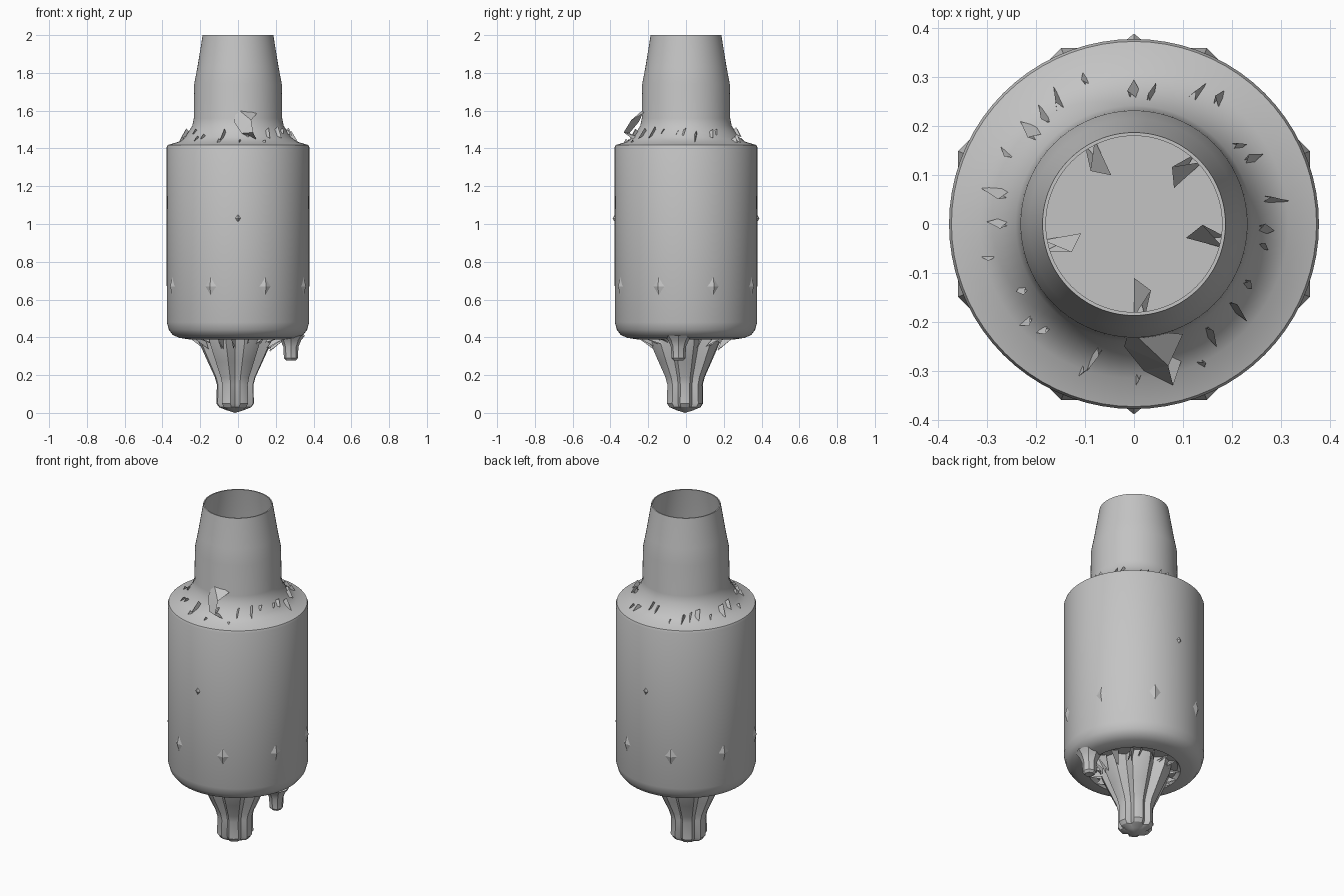
import bpy, bmesh, math, random
from mathutils import Vector

random.seed(4)
if "Cube" in bpy.data.objects:
    bpy.data.objects.remove(bpy.data.objects["Cube"], do_unlink=True)

grey = bpy.data.materials.new("plain_grey")
grey.use_nodes = True
grey.diffuse_color = (0.55, 0.55, 0.55, 1)
grey.node_tree.nodes["Principled BSDF"].inputs["Base Color"].default_value = (0.55, 0.55, 0.55, 1)


def finish(name, bm, smooth=None, fix_normals=True):
    if fix_normals:
        bmesh.ops.recalc_face_normals(bm, faces=bm.faces)
    mesh = bpy.data.meshes.new(name)
    bm.to_mesh(mesh)
    bm.free()
    mesh.materials.append(grey)
    obj = bpy.data.objects.new(name, mesh)
    bpy.context.collection.objects.link(obj)
    if smooth:
        bpy.ops.object.select_all(action='DESELECT')
        obj.select_set(True)
        bpy.context.view_layer.objects.active = obj
        bpy.ops.object.shade_smooth_by_angle(angle=math.radians(smooth))
    return obj


def lathe(name, profile, segments, smooth=None, shape=lambda i, z: 1.0, centre=(0, 0)):
    """Sweep (radius, z) points; shape scales the radius around the turn."""
    bm = bmesh.new()
    rings = []
    for r, z in profile:
        ring = []
        for i in range(segments):
            a = math.tau * i / segments
            rr = r * shape(i, z)
            ring.append(bm.verts.new((centre[0] + rr * math.cos(a), centre[1] + rr * math.sin(a), z)))
        rings.append(ring)
    for low, high in zip(rings, rings[1:]):
        for i in range(segments):
            j = (i + 1) % segments
            bm.faces.new((low[i], low[j], high[j], high[i]))
    bmesh.ops.remove_doubles(bm, verts=bm.verts, dist=0.0005)
    return finish(name, bm, smooth)


def polar(r, a, z):
    return Vector((r * math.cos(a), r * math.sin(a), z))


def add_shard(bm, a, inner, outer, apex, spread):
    """Folded pair of triangles standing along a radial line."""
    p, q, t = polar(*inner(a)), polar(*outer(a)), polar(*apex(a))
    side = polar(*inner(a + spread))
    verts = [bm.verts.new(v) for v in (p, q, t, side)]
    bm.faces.new((verts[0], verts[1], verts[2]))
    bm.faces.new((verts[2], verts[1], verts[3]))


# Hollow shell: inside floor, inner wall, open rim, neck, shoulder, body, underside
lathe("hollow_shell", [
    (0, 0.44), (0.33, 0.44), (0.36, 0.5), (0.36, 1.39), (0.23, 1.5), (0.225, 1.72),
    (0.18, 2.0), (0.187, 2.0), (0.215, 1.83), (0.232, 1.74), (0.234, 1.56), (0.242, 1.52),
    (0.28, 1.46), (0.315, 1.435), (0.373, 1.418), (0.378, 1.405), (0.377, 0.48),
    (0.366, 0.44), (0.345, 0.412), (0.31, 0.397), (0.25, 0.388), (0.235, 0.41), (0, 0.42)],
    72, smooth=35)

# Fluted stem tapering into a blunt post
flute = [1, 1.0, 0.97, 0.76]
lathe("fluted_stem", [
    (0.2, 0.42), (0.19, 0.37), (0.145, 0.27), (0.108, 0.19), (0.097, 0.15),
    (0.099, 0.05), (0.085, 0.03), (0.045, 0.014), (0, 0.0)],
    24, smooth=25, shape=lambda i, z: flute[(i + 1) % 4] if z > 0.02 else 1,
    centre=(-0.015, -0.005))

# Small off-centre peg
lathe("side_peg", [
    (0.075, 0.41), (0.055, 0.385), (0.04, 0.35), (0.037, 0.29), (0.025, 0.277), (0, 0.28)],
    8, smooth=25, centre=(0.28, -0.04))

# Slivers sticking out of the shoulder
bm = bmesh.new()
for k in range(28):
    a = math.tau * (k + random.uniform(-0.4, 0.4)) / 28
    r = random.uniform(0.25, 0.31)
    z = 1.50 - (r - 0.25) * 1.2
    size = random.uniform(0.02, 0.05)
    add_shard(bm, a,
              lambda t: (r - 0.02, t, z - 0.01),
              lambda t: (r + size, t, z - size * 0.8),
              lambda t: (r + 0.012, t + 0.05, z + size * 0.5),
              random.uniform(-0.15, 0.15))
finish("shoulder_slivers", bm, fix_normals=False)

# Torn flap arching out at the front of the shoulder
bm = bmesh.new()
flap = [bm.verts.new(v) for v in (
    (-0.01, -0.215, 1.615), (0.10, -0.225, 1.585), (0.07, -0.29, 1.55), (-0.02, -0.25, 1.54),
    (0.08, -0.33, 1.485), (0.02, -0.30, 1.48), (0.06, -0.25, 1.46), (0.10, -0.27, 1.44))]
for face in ((0, 1, 2), (0, 2, 3), (2, 4, 5), (3, 2, 5), (4, 6, 5), (4, 7, 6)):
    bm.faces.new([flap[i] for i in face])
finish("torn_flap", bm, fix_normals=False)

# Slivers hanging under the body around the stem
bm = bmesh.new()
for k in range(18):
    a = math.tau * (k + random.uniform(-0.3, 0.3)) / 18
    drop = random.uniform(0.02, 0.07)
    add_shard(bm, a,
              lambda t: (0.17, t, 0.395 - drop),
              lambda t: (0.25, t, 0.392),
              lambda t: (0.2, t + 0.08, 0.41),
              random.uniform(-0.25, 0.25))
finish("underside_slivers", bm, fix_normals=False)

# Five splinters on the inside floor
bm = bmesh.new()
for degrees in (-90, -15, 42, 115, 190):
    a = math.radians(degrees)
    add_shard(bm, a,
              lambda t: (0.19, t, 0.44),
              lambda t: (0.11, t, 0.47),
              lambda t: (0.14, t + 0.25, 0.52),
              0.12)
finish("inner_splinters", bm, fix_normals=False)

# Low pointed bumps on the body wall: an eightfold ring, and four higher up
bm = bmesh.new()
spots = [(math.tau * (k + 0.5) / 8, 0.67) for k in range(8)]
spots += [(math.tau * k / 4, 1.03) for k in (1, 3)]
for a, z in spots:
    tip = bm.verts.new(polar(0.389, a, z))
    w, h = (0.11, 0.06) if z < 1 else (0.05, 0.025)
    base = [bm.verts.new(polar(0.374, a + da * w, z + dz * h))
            for da, dz in ((-1, 0), (0, -1), (1, 0), (0, 1))]
    for i in range(4):
        bm.faces.new((base[i], base[(i + 1) % 4], tip))
finish("wall_bumps", bm, fix_normals=False)
